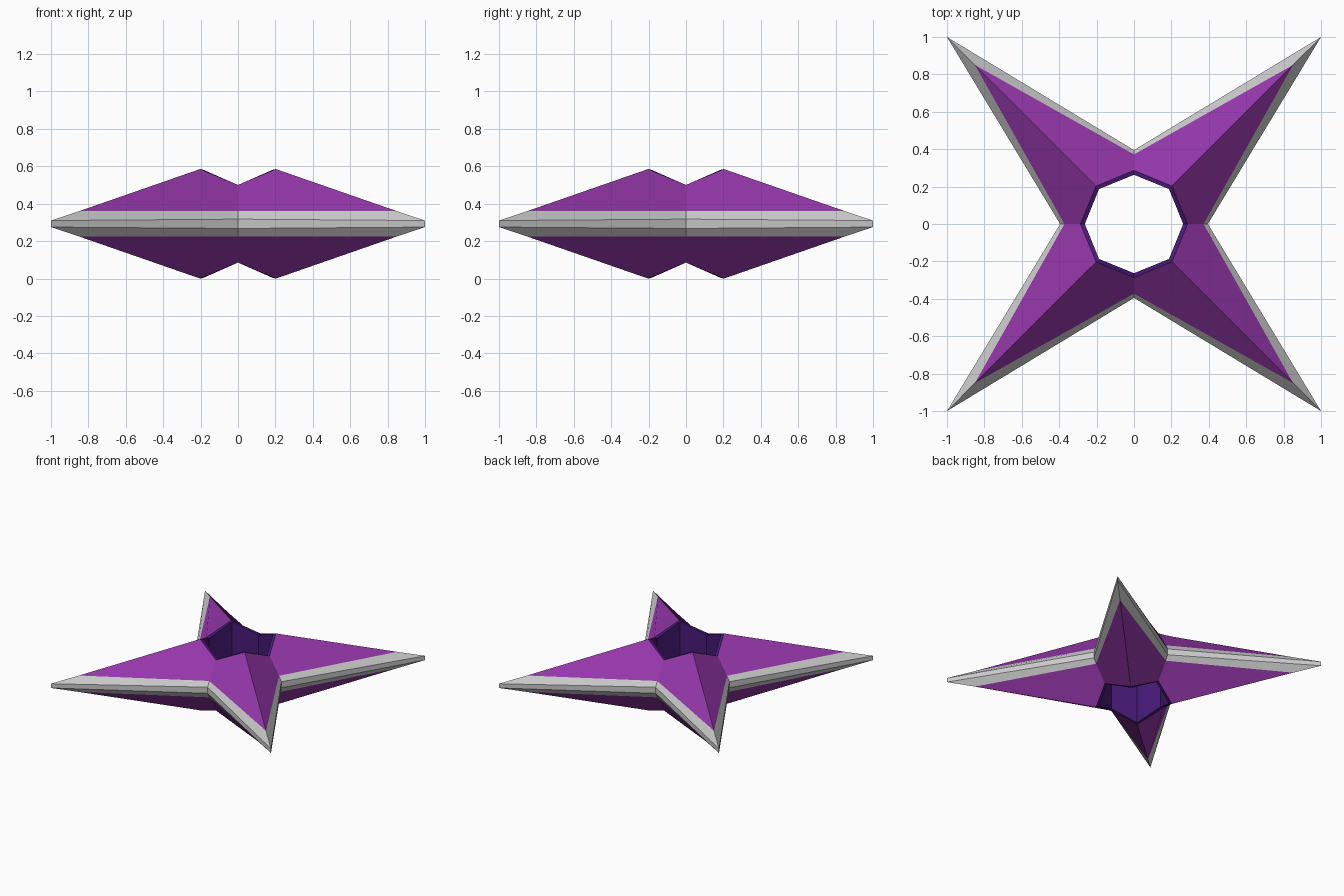
import bpy

if "Cube" in bpy.data.objects:
    bpy.data.objects.remove(bpy.data.objects["Cube"])

MID = 0.2925  # height of the symmetry plane


def material(name, rgb):
    m = bpy.data.materials.new(name)
    m.diffuse_color = (*rgb, 1)
    m.use_nodes = True
    m.node_tree.nodes["Principled BSDF"].inputs["Base Color"].default_value = m.diffuse_color
    return m


def ring(tip, notch, h_tip, h_notch):
    """Eight points: notches on the axes, tips on the diagonals."""
    pts = []
    for cx, cy in ((1, 0), (1, 1), (0, 1), (-1, 1),
                   (-1, 0), (-1, -1), (0, -1), (1, -1)):
        diagonal = cx and cy
        r, h = (tip, h_tip) if diagonal else (notch, h_notch)
        pts.append((cx * r, cy * r, MID + h))
    return pts


def flip(spec):
    return (spec[0], spec[1], -spec[2], -spec[3])


def loft(name, specs, mat=None):
    """Skin a row of eight-point rings with flat quads."""
    verts = [p for s in specs for p in ring(*s)]
    faces = [(k * 8 + i, k * 8 + (i + 1) % 8,
              k * 8 + 8 + (i + 1) % 8, k * 8 + 8 + i)
             for k in range(len(specs) - 1) for i in range(8)]
    me = bpy.data.meshes.new(name)
    me.from_pydata(verts, [], faces)
    ob = bpy.data.objects.new(name, me)
    bpy.context.collection.objects.link(ob)
    if mat:
        me.materials.append(mat)
    return ob


purple = material("purple", (0.30, 0.038, 0.40))
indigo = material("indigo", (0.06, 0.01, 0.18))

# Half-profile, from the sharp edge to the hole
edge = (1.0, 0.395, 0.0175, 0.025)
border = (0.85, 0.372, 0.0675, 0.0675)
rim = (0.203, 0.287, 0.2925, 0.2075)
hole = (0.187, 0.263, 0.2895, 0.2045)

# Grey bevelled cutting edge
loft("blade_edge", [flip(border), flip(edge), edge, border])

# Purple faceted plates above and below
loft("upper_plate", [border, rim], purple)
loft("lower_plate", [flip(rim), flip(border)], purple)

# Indigo rim and wall of the central hole
loft("hole_lining", [rim, hole, flip(hole), flip(rim)], indigo)
